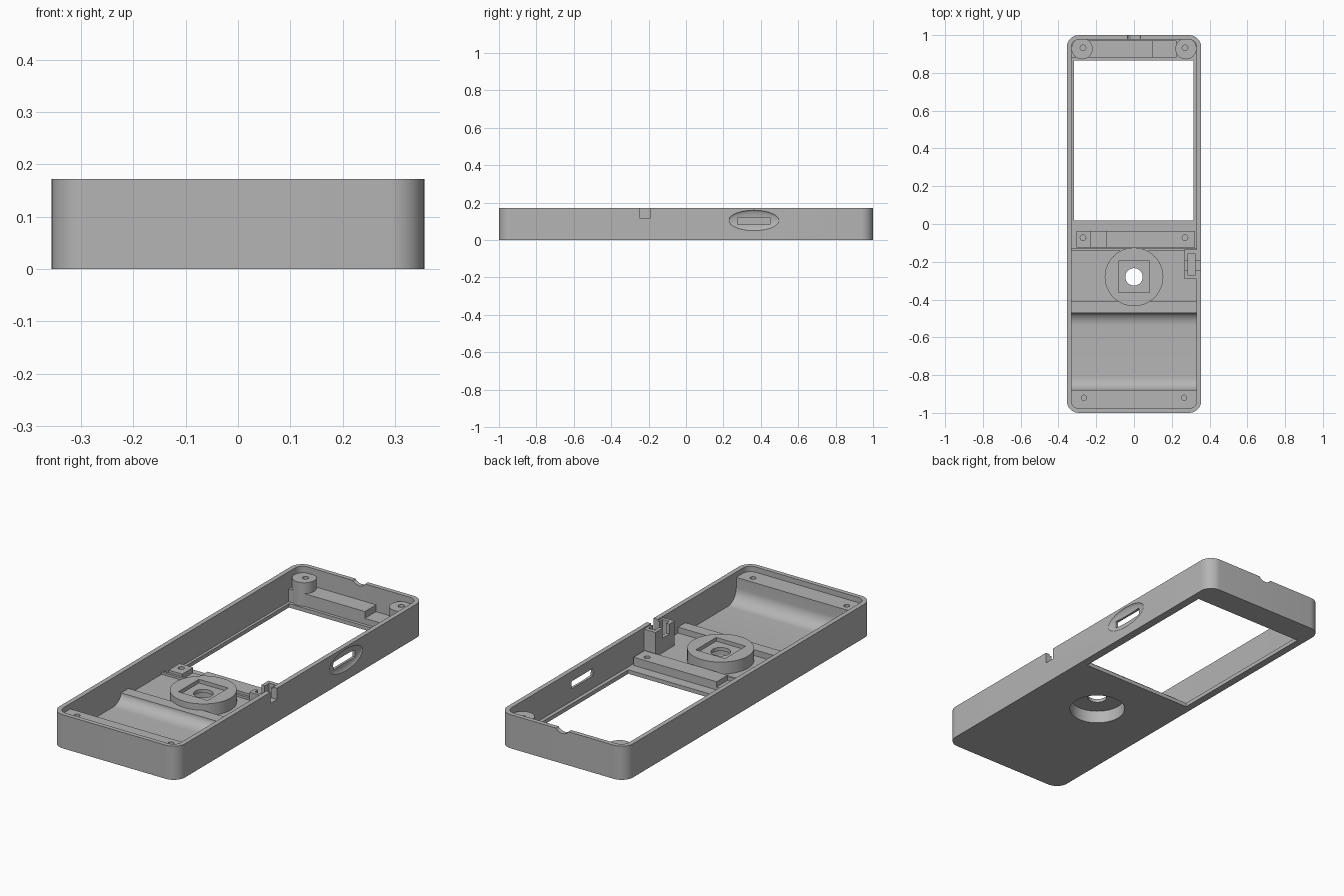
import bpy, bmesh, math

if "Cube" in bpy.data.objects:
    bpy.data.objects.remove(bpy.data.objects["Cube"])

grey = bpy.data.materials.new("grey_plastic")
grey.diffuse_color = (0.46, 0.46, 0.46, 1)
grey.use_nodes = True
grey.node_tree.nodes["Principled BSDF"].inputs["Base Color"].default_value = grey.diffuse_color


def prism(name, pts, lo, hi, axis="z"):
    """Extrude a 2D outline: (x, y) along z, (y, z) along x, or (x, z) along y."""
    def place(p, h):
        return {"z": (p[0], p[1], h), "x": (h, p[0], p[1]), "y": (p[0], h, p[1])}[axis]
    bm = bmesh.new()
    a = [bm.verts.new(place(p, lo)) for p in pts]
    b = [bm.verts.new(place(p, hi)) for p in pts]
    bm.faces.new(a)
    bm.faces.new(b[::-1])
    n = len(pts)
    for i in range(n):
        bm.faces.new((a[i], b[i], b[(i + 1) % n], a[(i + 1) % n]))
    bmesh.ops.recalc_face_normals(bm, faces=bm.faces)
    me = bpy.data.meshes.new(name)
    bm.to_mesh(me)
    bm.free()
    me.materials.append(grey)
    ob = bpy.data.objects.new(name, me)
    bpy.context.collection.objects.link(ob)
    return ob


def arc(cx, cy, rx, ry, a0, a1, n=12):
    return [(cx + rx * math.cos(math.radians(a0 + (a1 - a0) * i / n)),
             cy + ry * math.sin(math.radians(a0 + (a1 - a0) * i / n))) for i in range(n + 1)]


def circle(cx, cy, rx, ry=None, n=48):
    return arc(cx, cy, rx, ry or rx, 0, 360, n)[:-1]


def rect(x0, x1, y0, y1):
    return [(x0, y0), (x1, y0), (x1, y1), (x0, y1)]


def rounded(x, y, r):
    return [p for i, (sx, sy) in enumerate([(1, 1), (-1, 1), (-1, -1), (1, -1)])
            for p in arc(sx * (x - r), sy * (y - r), r, r, 90 * i, 90 * i + 90)]


def cut(ob, *cutters):
    """Subtract each cutter in turn and remove it."""
    bpy.context.view_layer.objects.active = ob
    for c in cutters:
        m = ob.modifiers.new("cut", "BOOLEAN")
        m.operation, m.solver, m.object = "DIFFERENCE", "EXACT", c
        bpy.ops.object.modifier_apply(modifier=m.name)
        bpy.data.objects.remove(c)


# Open case with display window, side button slot, side notch and end notch
case = prism("case", rounded(0.356, 1.0, 0.065), 0, 0.172)
cut(case,
    prism("cavity", rounded(0.332, 0.977, 0.042), 0.02, 0.3),
    prism("window", rect(-0.318, 0.314, 0.018, 0.866), -0.1, 0.1),
    prism("dial_recess", circle(0, -0.28, 0.134), -0.1, 0.1),
    prism("button_slot", rect(0.275, 0.45, 0.083, 0.121), 0.3, 0.4, "x"),
    prism("side_notch", rect(-0.247, -0.193, 0.115, 0.3), 0.32, 0.4, "x"),
    prism("end_notch", circle(0, 0.178, 0.036, 0.024), 0.95, 1.05, "y"))

# Dished oval around the button slot
bm = bmesh.new()
bmesh.ops.create_uvsphere(bm, u_segments=48, v_segments=24, radius=1)
for v in bm.verts:
    v.co = (0.358 + v.co.x * 0.016, 0.363 + v.co.y * 0.135, 0.105 + v.co.z * 0.055)
me = bpy.data.meshes.new("dish")
bm.to_mesh(me)
bm.free()
me.materials.append(grey)
dish = bpy.data.objects.new("dish", me)
bpy.context.collection.objects.link(dish)
cut(case, dish)

# Battery bay, its end shelf, the ridge and the middle platform as one profile
outline = ([(-0.982, 0.01), (-0.982, 0.145), (-0.88, 0.145)]
           + arc(-0.81, 0.092, 0.07, 0.07, 180, 270)
           + arc(-0.54, 0.07, 0.07, 0.048, 270, 360)
           + [(-0.41, 0.07), (-0.41, 0.04), (-0.142, 0.04), (-0.142, 0.052),
              (-0.13, 0.052), (-0.13, 0.01)])
tray = prism("battery_tray", outline, -0.333, 0.333, "x")
cut(tray, prism("dial_opening", circle(0, -0.28, 0.145), -0.1, 0.3),
    *[prism("screw_hole", circle(x, -0.92, 0.014, n=20), 0.09, 0.3) for x in (-0.265, 0.265)])

# Round dial housing with a square pocket above and a deep recess below
dial = prism("dial_housing", circle(0, -0.28, 0.155), 0.01, 0.102)
cut(dial,
    prism("recess", circle(0, -0.28, 0.134), -0.1, 0.065),
    prism("pocket", rect(-0.083, 0.083, -0.363, -0.197), 0.083, 0.3),
    prism("hole", circle(0, -0.28, 0.046), -0.1, 0.3))

# Mounting bar below the window, with a lowered gap
bar = prism("middle_bar", rect(-0.305, 0.322, -0.125, -0.036), 0.01, 0.062)
cut(bar, prism("gap", rect(-0.228, -0.148, -0.2, 0.1), 0.035, 0.2),
    *[prism("screw_hole", circle(x, -0.072, 0.015, n=20), 0.03, 0.2) for x in (-0.27, 0.27)])

# Mounting bar above the window, with a lowered end
prism("top_bar", rect(-0.331, 0.1, 0.882, 0.972), 0.01, 0.085)
prism("top_bar_step", rect(0.095, 0.225, 0.882, 0.972), 0.01, 0.05)

# Round screw bosses in the upper corners
for s, side in ((-1, "left"), (1, "right")):
    boss = prism(side + "_screw_boss", circle(s * 0.275, 0.928, 0.056), 0.01, 0.14)
    cut(boss, prism("screw_hole", circle(s * 0.27, 0.932, 0.015, n=20), 0.09, 0.3))

# Switch bracket inside the right wall
bracket = prism("switch_bracket", rect(0.267, 0.335, -0.29, -0.135), 0.01, 0.165)
cut(bracket,
    prism("switch_pocket", rect(0.285, 0.322, -0.272, -0.155), 0.07, 0.3),
    prism("switch_slot", rect(-0.247, -0.193, 0.115, 0.3), 0.2, 0.4, "x"))

# Smooth curves, keep edges sharp
for ob in bpy.context.scene.objects:
    ob.select_set(True)
    bpy.context.view_layer.objects.active = ob
bpy.ops.object.shade_smooth_by_angle(angle=math.radians(30))
